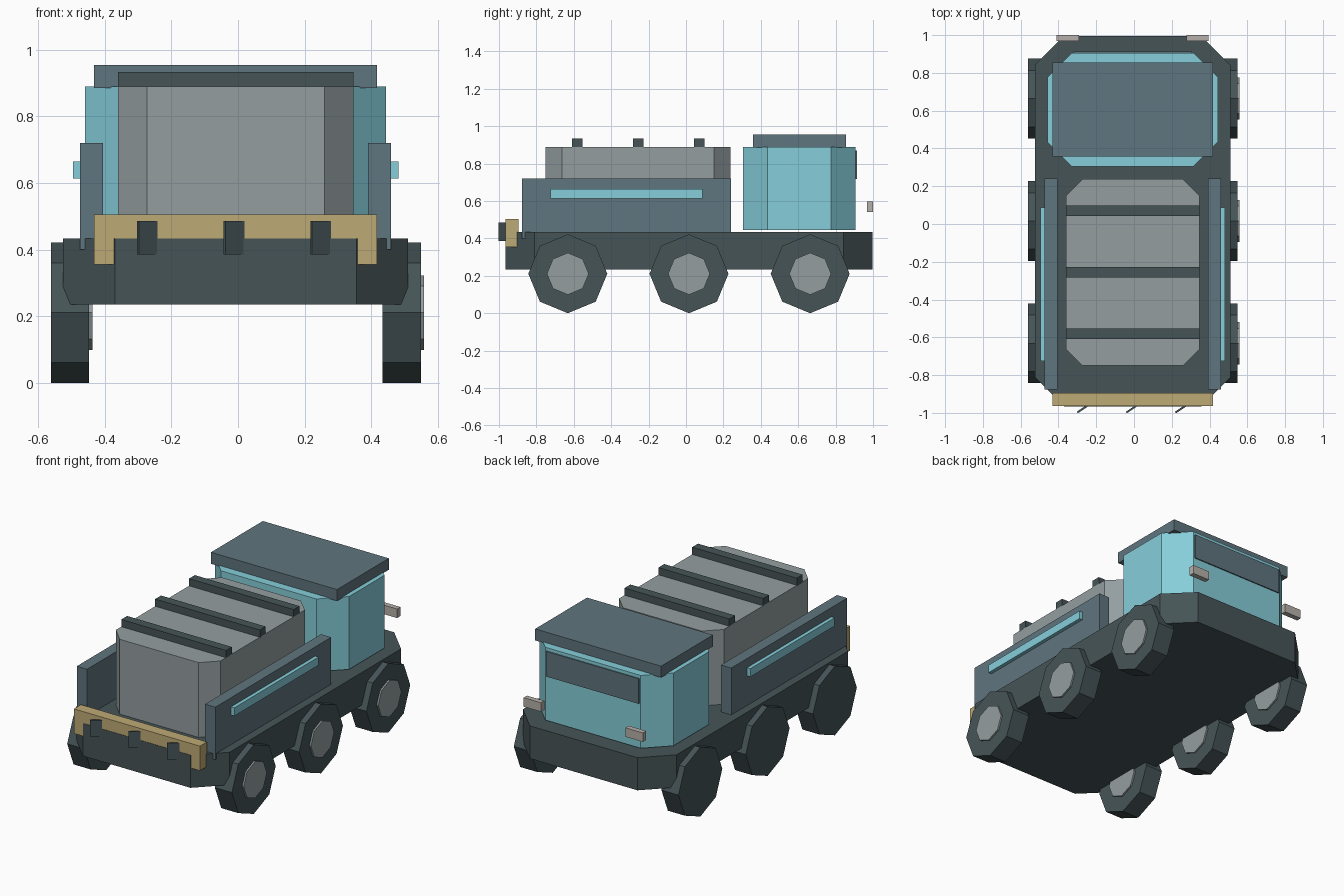
import bpy
import bmesh
import math
from mathutils import Matrix

cube = bpy.data.objects.get("Cube")
if cube:
    bpy.data.objects.remove(cube, do_unlink=True)

MID = -0.007  # centre line of the body


def material(name, r, g, b):
    """Make a flat material from 0-255 screen values."""
    lin = [((c / 255 + 0.055) / 1.055) ** 2.4 for c in (r, g, b)] + [1.0]
    mat = bpy.data.materials.new(name)
    mat.use_nodes = True
    mat.diffuse_color = lin
    mat.node_tree.nodes["Principled BSDF"].inputs["Base Color"].default_value = lin
    return mat


dark = material("dark slate", 70, 84, 87)
slate = material("blue slate", 95, 117, 126)
aqua = material("pale aqua", 134, 206, 218)
grey = material("mid grey", 148, 158, 160)
tan = material("sand tan", 190, 170, 118)
lamp = material("warm light grey", 182, 176, 170)


def finish(name, bm, mat):
    bmesh.ops.recalc_face_normals(bm, faces=bm.faces)
    mesh = bpy.data.meshes.new(name)
    bm.to_mesh(mesh)
    bm.free()
    mesh.materials.append(mat)
    obj = bpy.data.objects.new(name, mesh)
    bpy.context.collection.objects.link(obj)
    return obj


def block(name, mat, x, y, z, cut=0.0):
    """Box between the given ranges, with its upright edges chamfered by cut."""
    (x0, x1), (y0, y1), (z0, z1) = x, y, z
    if cut:
        outline = [(x0 + cut, y0), (x1 - cut, y0), (x1, y0 + cut), (x1, y1 - cut),
                   (x1 - cut, y1), (x0 + cut, y1), (x0, y1 - cut), (x0, y0 + cut)]
    else:
        outline = [(x0, y0), (x1, y0), (x1, y1), (x0, y1)]
    bm = bmesh.new()
    base = bm.faces.new([bm.verts.new((px, py, z0)) for px, py in outline])
    top = bmesh.ops.extrude_face_region(bm, geom=[base])["geom"]
    bmesh.ops.translate(bm, vec=(0, 0, z1 - z0),
                        verts=[v for v in top if isinstance(v, bmesh.types.BMVert)])
    # the extrusion keeps or drops the base face; make sure the solid is closed
    bmesh.ops.holes_fill(bm, edges=[e for e in bm.edges if e.is_boundary])
    return finish(name, bm, mat)


def centred(half):
    return (MID - half, MID + half)


def disc(name, mat, radius, x0, x1, y, z):
    """Eight-sided disc lying along x with a corner at the top."""
    bm = bmesh.new()
    bmesh.ops.create_cone(bm, cap_ends=True, segments=8, radius1=radius,
                          radius2=radius, depth=x1 - x0)
    turn = Matrix.Rotation(math.pi / 2, 4, 'Y')
    bmesh.ops.transform(bm, verts=bm.verts,
                        matrix=Matrix.Translation(((x0 + x1) / 2, y, z)) @ turn)
    return finish(name, bm, mat)


# Chassis
block("chassis", dark, centred(0.518), (-0.966, 0.996), (0.235, 0.434), 0.155)

# Cab, roof and windscreen
block("cab", aqua, centred(0.452), (0.305, 0.906), (0.446, 0.89), 0.13)
block("cab_roof", slate, centred(0.425), (0.357, 0.856), (0.885, 0.955))
block("windscreen", slate, centred(0.313), (0.904, 0.913), (0.717, 0.87))

# Cargo tank and its straps
block("tank", grey, centred(0.353), (-0.75, 0.237), (0.42, 0.89), 0.087)
for i in range(3):
    y = -0.582 + 0.326 * i
    block(f"tank_strap_{i + 1}", dark, centred(0.353), (y - 0.028, y + 0.028), (0.885, 0.934))

# Side boards with stripes, and lamps
for side, label in ((1, "left"), (-1, "right")):
    def span(a, b):
        return tuple(sorted((MID + side * a, MID + side * b)))
    block(f"side_board_{label}", slate, span(0.398, 0.467), (-0.876, 0.241), (0.40, 0.72))
    block(f"side_stripe_{label}", aqua, span(0.465, 0.489), (-0.724, 0.088), (0.614, 0.664))
    block(f"lamp_{label}", lamp, span(0.285, 0.402), (0.968, 1.0), (0.542, 0.597))

# Bumper bar and angled hooks
block("bumper", tan, centred(0.425), (-0.964, -0.896), (0.355, 0.505))
for i in range(3):
    hook = block(f"hook_{i + 1}", dark, (-0.034, 0.034), (-0.005, 0.005), (0.386, 0.486))
    hook.rotation_euler.z = math.radians(34)
    hook.location = (-0.272 + 0.26 * i, -0.979, 0)

# Wheels: the hub sits on the +x face of every wheel
for row, y in (("front", -0.632), ("middle", 0.016), ("rear", 0.664)):
    for label, x in (("left", 0.434), ("right", -0.562)):
        disc(f"wheel_{row}_{label}", dark, 0.211, x, x + 0.115, y, 0.211)
        disc(f"hub_{row}_{label}", grey, 0.112, x + 0.11, x + 0.125, y, 0.211)
